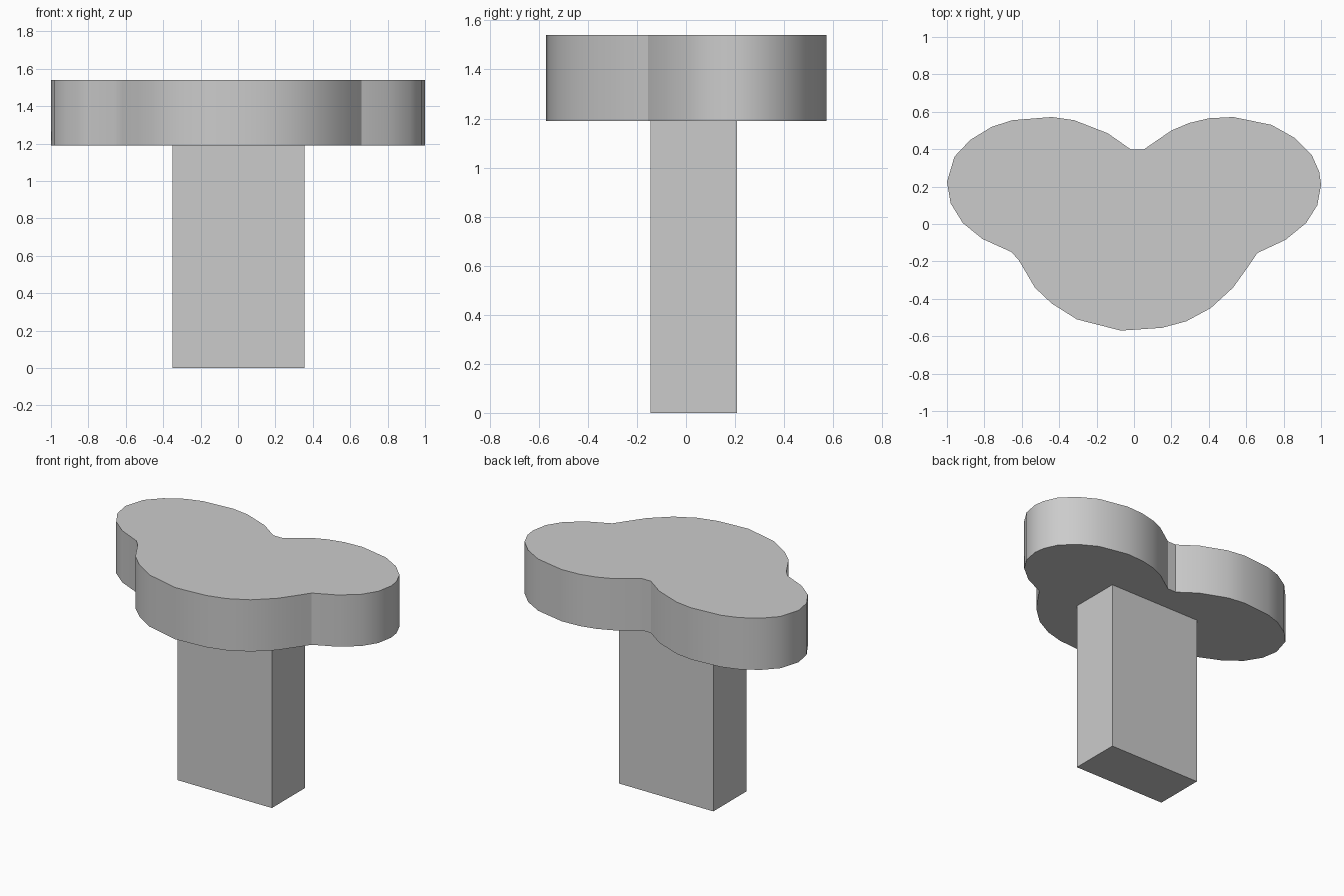
import bpy
import bmesh
import math

cube = bpy.data.objects.get("Cube")
if cube:
    bpy.data.objects.remove(cube, do_unlink=True)

grey = bpy.data.materials.new("plain grey")
grey.use_nodes = True
colour = (0.6, 0.6, 0.6, 1)
grey.diffuse_color = colour
grey.node_tree.nodes["Principled BSDF"].inputs["Base Color"].default_value = colour


def prism(name, outline, bottom, top):
    """Extrude a counter-clockwise outline upwards into a closed solid."""
    bm = bmesh.new()
    base = bm.faces.new([bm.verts.new((x, y, bottom)) for x, y in outline])
    grown = bmesh.ops.extrude_face_region(bm, geom=[base], use_keep_orig=True)
    for v in grown["geom"]:
        if isinstance(v, bmesh.types.BMVert):
            v.co.z = top
    bmesh.ops.recalc_face_normals(bm, faces=bm.faces)
    mesh = bpy.data.meshes.new(name)
    bm.to_mesh(mesh)
    bm.free()
    mesh.materials.append(grey)
    obj = bpy.data.objects.new(name, mesh)
    bpy.context.collection.objects.link(obj)
    return obj


# Three-lobed slab: front lobe, left lobe, back notch, right lobe
slab_outline = [
    (-0.07, -0.57), (0.15, -0.555), (0.28, -0.52), (0.41, -0.45),
    (0.53, -0.34), (0.605, -0.235), (0.66, -0.155),
    (0.81, -0.085), (0.92, 0.005), (0.98, 0.1), (1.0, 0.21), (0.99, 0.28),
    (0.95, 0.37), (0.86, 0.46), (0.735, 0.53), (0.53, 0.572), (0.40, 0.565),
    (0.295, 0.54), (0.20, 0.5), (0.05, 0.397),
    (-0.015, 0.397), (-0.14, 0.485), (-0.32, 0.555), (-0.44, 0.572),
    (-0.65, 0.555), (-0.76, 0.52), (-0.875, 0.45), (-0.96, 0.36),
    (-1.0, 0.225), (-0.98, 0.11), (-0.915, 0.005), (-0.81, -0.08),
    (-0.655, -0.15), (-0.615, -0.195), (-0.53, -0.34), (-0.44, -0.425),
    (-0.305, -0.51),
]
slab = prism("lobed_slab", slab_outline, 1.19, 1.54)

# Rectangular post
prism("post", [(-0.35, -0.145), (0.355, -0.145), (0.355, 0.208), (-0.35, 0.208)], 0, 1.19)

# Smooth the rim, keeping its edges and notches crisp
bpy.ops.object.select_all(action="DESELECT")
slab.select_set(True)
bpy.context.view_layer.objects.active = slab
bpy.ops.object.shade_smooth_by_angle(angle=math.radians(30))
